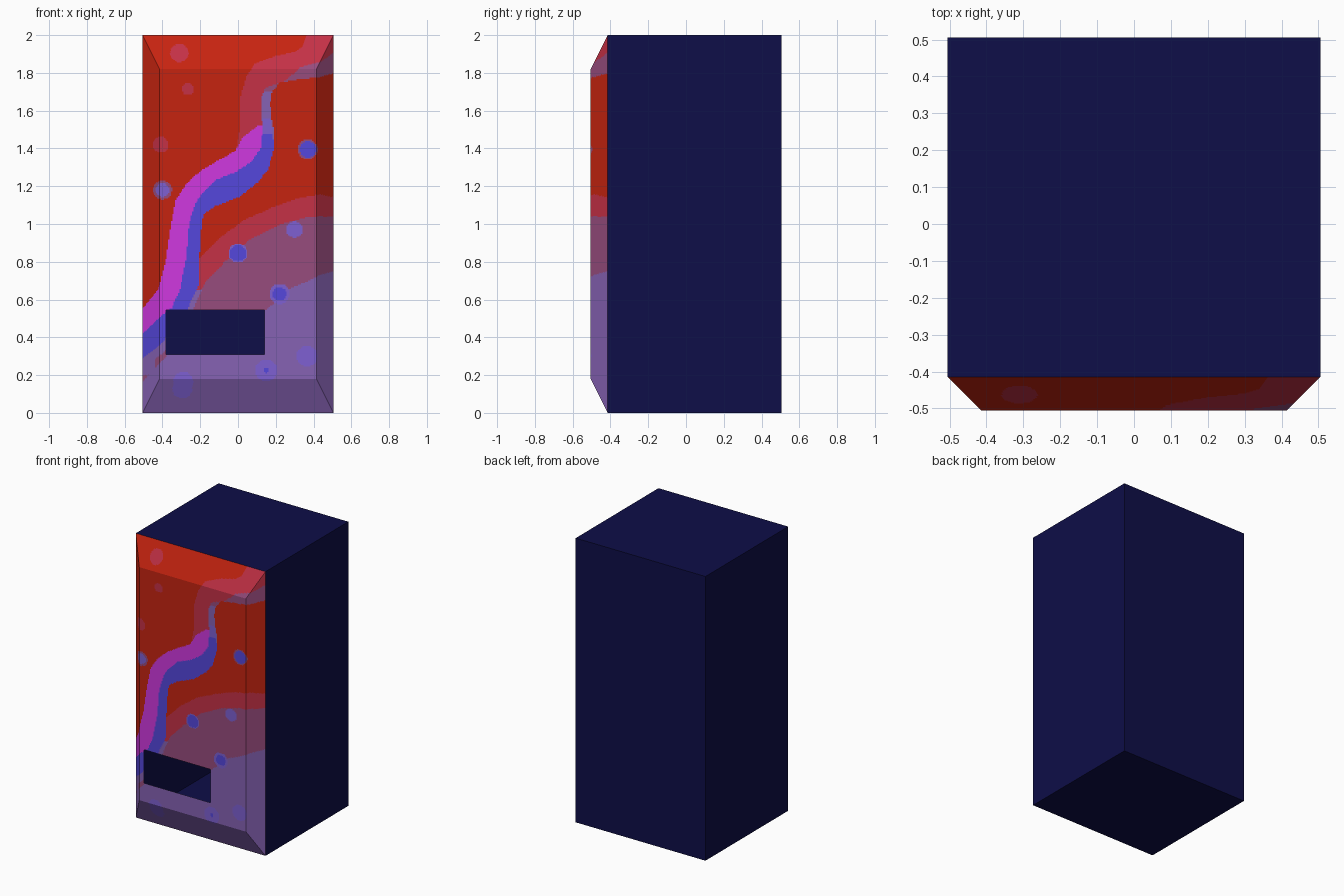
import bpy, bmesh, math
from mathutils import Vector

if "Cube" in bpy.data.objects:
    bpy.data.objects.remove(bpy.data.objects["Cube"])

STEP = 0.0075                     # size of the painted cells
OUT, INN = 0.505, 0.415           # cabinet half width, flat front half width
Y_RIM, Y_FACE = -0.415, -0.505    # where the front bevel starts and ends
ZB, ZT = 0.18, 1.82               # flat front bottom and top
SX0, SX1, SZ0, SZ1 = -0.38, 0.14, 0.31, 0.545   # delivery slot opening

PALETTE = [("navy", "0c0c42"), ("red", "b7200e"), ("crimson", "b52c40"),
           ("mauve", "8b4573"), ("purple", "7b5aa5"), ("violet", "7458c2"),
           ("blue", "4e41cb"), ("magenta", "c033cf")]
NAVY, RED, CRIMSON, MAUVE, PURPLE, VIOLET, BLUE, MAGENTA = range(8)


def linear(h):
    c = int(h, 16) / 255
    return min(1.0, 1.2 * (c / 12.92 if c <= 0.04045 else ((c + 0.055) / 1.055) ** 2.4))


MATS = []
for name, h in PALETTE:
    m = bpy.data.materials.new(name)
    m.diffuse_color = (linear(h[0:2]), linear(h[2:4]), linear(h[4:6]), 1)
    m.use_nodes = True
    m.node_tree.nodes["Principled BSDF"].inputs["Base Color"].default_value = m.diffuse_color
    MATS.append(m)


def add_object(name, bm, mats):
    me = bpy.data.meshes.new(name)
    bm.to_mesh(me)
    bm.free()
    for m in mats:
        me.materials.append(m)
    ob = bpy.data.objects.new(name, me)
    bpy.context.collection.objects.link(ob)
    return ob


def curve(t, pts):
    """Piecewise curve through (t, value) points, clamped at its ends."""
    if t <= pts[0][0]:
        return pts[0][1]
    for (a, va), (b, vb) in zip(pts, pts[1:]):
        if t <= b:
            return va + (vb - va) * (t - a) / (b - a)
    return pts[-1][1]


# Edges of the winding stream: x for a given z
STREAM_LEFT = [(.546, -.51), (.653, -.423), (.812, -.381), (.997, -.355), (1.13, -.328),
               (1.21, -.275), (1.28, -.2), (1.342, -.095), (1.385, -.016),
               (1.459, .026), (1.52, .106)]
STREAM_MID = [(.414, -.51), (.51, -.41), (.557, -.35), (.653, -.307), (.812, -.275),
              (.997, -.26), (1.104, -.228), (1.167, -.185), (1.231, -.122),
              (1.273, -.016), (1.332, .074), (1.406, .122), (1.53, .132)]
STREAM_RIGHT = [(.285, -.51), (.37, -.40), (.40, -.38), (.545, -.27), (.68, -.207),
                (.918, -.2), (1.05, -.185), (1.093, -.122), (1.146, .01), (1.22, .106),
                (1.29, .16), (1.395, .19), (1.485, .185), (1.56, .17)]
# Edges of the faded upper stream: x for a given z
UPPER_LEFT = [(1.4, -.01), (1.5, .01), (1.66, .01), (1.777, .042), (1.85, .09),
              (1.889, .196), (1.91, .3), (1.94, .344), (2, .36)]
UPPER_MID = [(1.5, .13), (1.66, .12), (1.72, .145), (1.76, .25), (1.8, .3),
             (1.83, .33), (1.86, .44), (1.91, .51)]
UPPER_RIGHT = [(1.5, .19), (1.544, .18), (1.634, .17), (1.7, .18), (1.75, .222),
               (1.767, .328), (1.777, .434), (1.8, .51)]
# Lower hills: z for a given x
HILLS = [
    (PURPLE, [(-.51, .16), (-.38, .3), (-.36, .4), (.14, .54), (.18, .57), (.25, .65),
              (.33, .68), (.434, .73), (.505, .75)]),
    (MAUVE, [(-.25, .55), (-.175, .69), (-.07, .8), (.063, .918), (.222, .997),
             (.38, 1.04), (.505, 1.04)]),
    (CRIMSON, [(-.2, .82), (-.095, .928), (.037, 1.024), (.196, 1.093), (.328, 1.14),
               (.434, 1.157), (.505, 1.14)]),
]
# Dots: x, z, radius, colour (inner dots first)
DOTS = [(-.31, 1.905, .048, CRIMSON), (-.265, 1.715, .032, CRIMSON), (-.41, 1.42, .042, CRIMSON),
        (-.4, 1.18, .036, VIOLET), (-.4, 1.18, .05, MAUVE), (.37, 1.395, .043, BLUE),
        (.37, 1.395, .053, MAUVE), (.3, .97, .043, VIOLET), (0, .845, .043, BLUE),
        (0, .845, .05, VIOLET), (.22, .63, .036, BLUE), (.22, .63, .053, VIOLET),
        (.365, .3, .055, VIOLET), (.15, .225, .014, BLUE), (.15, .225, .058, VIOLET),
        (-.295, .13, .053, VIOLET), (-.29, .165, .053, VIOLET)]


def paint(x, z):
    left, mid, right = (curve(z, c) for c in (STREAM_LEFT, STREAM_MID, STREAM_RIGHT))
    if z < 1.525 and left < x < mid:
        return MAGENTA
    if z < 1.56 and mid <= x < right:
        return BLUE if z < 1.48 else VIOLET
    for dx, dz, r, col in DOTS:
        if math.hypot(x - dx, z - dz) < r:
            return col
    if z > 1.4 and curve(z, UPPER_LEFT) < x < curve(z, UPPER_RIGHT):
        if x < curve(z, UPPER_MID):
            return CRIMSON
        return PURPLE if z < 1.7 else MAUVE
    if x >= right:
        if 0.2 < z < 0.65 and x < right + (0.07 if z < 0.45 else 0.03):
            return PURPLE
        for col, edge in HILLS:
            if z < curve(x, edge):
                return col
    return RED


def patch(bm, p00, p10, p11, p01):
    """Flat four-sided panel split into small cells."""
    a, b, c, d = map(Vector, (p00, p10, p11, p01))
    nu = max(1, math.ceil(max((b - a).length, (c - d).length) / STEP))
    nv = max(1, math.ceil(max((d - a).length, (c - b).length) / STEP))
    rows = []
    for j in range(nv + 1):
        l, r = a.lerp(d, j / nv), b.lerp(c, j / nv)
        rows.append([bm.verts.new(l.lerp(r, i / nu)) for i in range(nu + 1)])
    for lo, hi in zip(rows, rows[1:]):
        for i in range(nu):
            f = bm.faces.new((lo[i], lo[i + 1], hi[i + 1], hi[i]))
            ctr = f.calc_center_median()
            f.material_index = paint(ctr.x, ctr.z)


# Hollow cabinet, open at the front
bm = bmesh.new()
bmesh.ops.create_cube(bm, size=1)
for v in bm.verts:
    v.co = (v.co.x * 2 * OUT, OUT if v.co.y > 0 else Y_RIM, v.co.z * 2 + 1)
bm.normal_update()
bmesh.ops.delete(bm, geom=[f for f in bm.faces if f.normal.y < -0.9], context='FACES')
add_object("cabinet", bm, [MATS[NAVY]])

# Bevelled frame around the front
bm = bmesh.new()
outer = [(-OUT, Y_RIM, 0), (OUT, Y_RIM, 0), (OUT, Y_RIM, 2), (-OUT, Y_RIM, 2)]
inner = [(-INN, Y_FACE, ZB), (INN, Y_FACE, ZB), (INN, Y_FACE, ZT), (-INN, Y_FACE, ZT)]
for k in range(4):
    n = (k + 1) % 4
    patch(bm, outer[k], outer[n], inner[n], inner[k])
add_object("front_bevel", bm, MATS)

# Flat painted front, laid around the open slot
bm = bmesh.new()
for x0, x1, z0, z1 in ((-INN, INN, ZB, SZ0), (-INN, SX0, SZ0, SZ1),
                       (SX1, INN, SZ0, SZ1), (-INN, INN, SZ1, ZT)):
    patch(bm, (x0, Y_FACE, z0), (x1, Y_FACE, z0), (x1, Y_FACE, z1), (x0, Y_FACE, z1))
add_object("front_panel", bm, MATS)
